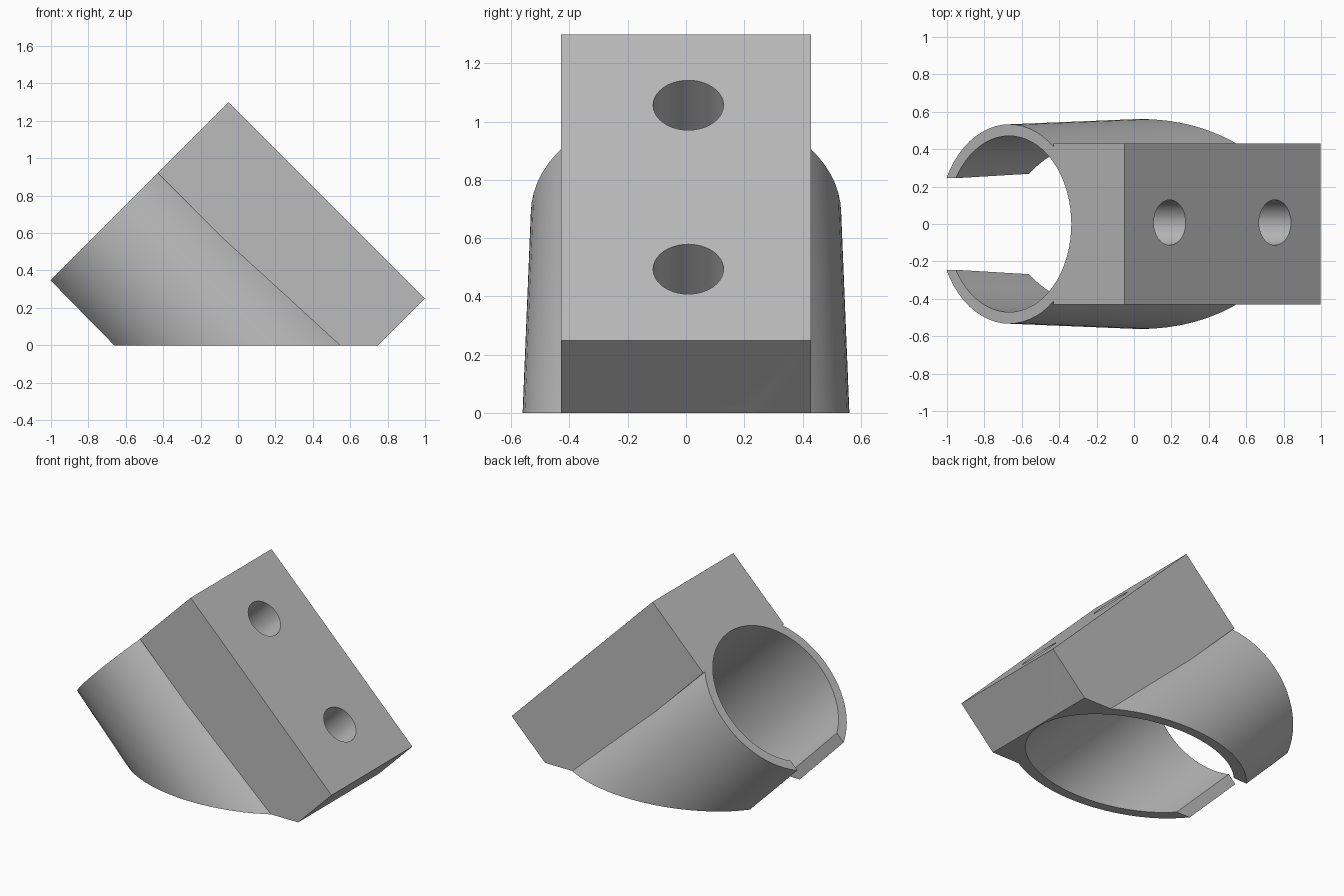
import bpy, bmesh, math
from mathutils import Matrix

if "Cube" in bpy.data.objects:
    bpy.data.objects.remove(bpy.data.objects["Cube"])

# Local frame: x = outward from mounting plate, y = across, z = up along the tube axis.
# The whole part leans 45 degrees and is cut flat at the ground.
TILT = Matrix.Rotation(math.radians(-45), 4, 'Y')
TOP, END = 0.955, -0.53        # both ends along the tube axis
CX = 0.01                      # tube centre
SIDES = 64


def make(name, bm, tilt=True):
    bmesh.ops.recalc_face_normals(bm, faces=bm.faces)
    if tilt:
        bm.transform(TILT)
    me = bpy.data.meshes.new(name)
    bm.to_mesh(me)
    bm.free()
    ob = bpy.data.objects.new(name, me)
    bpy.context.collection.objects.link(ob)
    return ob


def box(name, lo, hi, tilt=True):
    bm = bmesh.new()
    bmesh.ops.create_cube(bm, size=1)
    for v in bm.verts:
        v.co = [l + (c + 0.5) * (h - l) for l, h, c in zip(lo, hi, v.co)]
    return make(name, bm, tilt)


def tapered_tube(name, top_radius, z0, z1):
    """Cone that widens slightly toward the bottom."""
    radius = lambda z: top_radius + 0.029 * (TOP - z)
    bm = bmesh.new()
    bmesh.ops.create_cone(bm, cap_ends=True, segments=SIDES, radius1=radius(z0),
                          radius2=radius(z1), depth=z1 - z0,
                          matrix=Matrix.Translation((CX, 0, (z0 + z1) / 2)))
    return make(name, bm)


def screw_hole(name, z):
    bm = bmesh.new()
    spin = Matrix.Translation((0.65, 0.008, z)) @ Matrix.Rotation(math.pi / 2, 4, 'Y')
    bmesh.ops.create_cone(bm, cap_ends=True, segments=40, radius1=0.121,
                          radius2=0.121, depth=0.9, matrix=spin)
    return make(name, bm)


def slit_cutter(name):
    """Opening on the side away from the plate, a little wider at the bottom."""
    bm = bmesh.new()
    bmesh.ops.create_cube(bm, size=1)
    for v in bm.verts:
        z = 1.1 if v.co.z > 0 else -1.0
        half = 0.245 + 0.042 * (TOP - z)
        v.co = (-0.9 if v.co.x < 0 else -0.1, math.copysign(half, v.co.y), z)
    return make(name, bm)


# Solid clip body with its mounting block
bracket = tapered_tube("clip_bracket", 0.533, END, TOP)
block = box("mounting_block", (0.348, -0.43, END), (0.882, 0.43, TOP))

# Cutters: tube bore, slit, two screw holes and the flat base
cutters = [
    tapered_tube("bore", 0.471, END - 0.1, TOP + 0.1),
    slit_cutter("slit"),
    screw_hole("upper_hole", 0.612),
    screw_hole("lower_hole", -0.184),
    box("base_cut", (-2, -2, -2), (2, 2, 0), tilt=False),
]

for tool, op in [(block, 'UNION')] + [(c, 'DIFFERENCE') for c in cutters]:
    mod = bracket.modifiers.new(tool.name, 'BOOLEAN')
    mod.object, mod.operation, mod.solver = tool, op, 'EXACT'

# Bake the cuts and drop the helpers
bpy.context.view_layer.update()
evaluated = bracket.evaluated_get(bpy.context.evaluated_depsgraph_get())
final = bpy.data.meshes.new_from_object(evaluated)
bracket.modifiers.clear()
bracket.data = final
for tool in [block] + cutters:
    bpy.data.objects.remove(tool)

# One grey plastic colour
grey = bpy.data.materials.new("grey_plastic")
grey.diffuse_color = (0.5, 0.5, 0.5, 1)
grey.use_nodes = True
grey.node_tree.nodes["Principled BSDF"].inputs["Base Color"].default_value = grey.diffuse_color
final.materials.clear()
final.materials.append(grey)
for p in final.polygons:
    p.material_index = 0

bpy.ops.object.select_all(action='DESELECT')
bracket.select_set(True)
bpy.context.view_layer.objects.active = bracket
bpy.ops.object.shade_smooth_by_angle(angle=math.radians(30))
